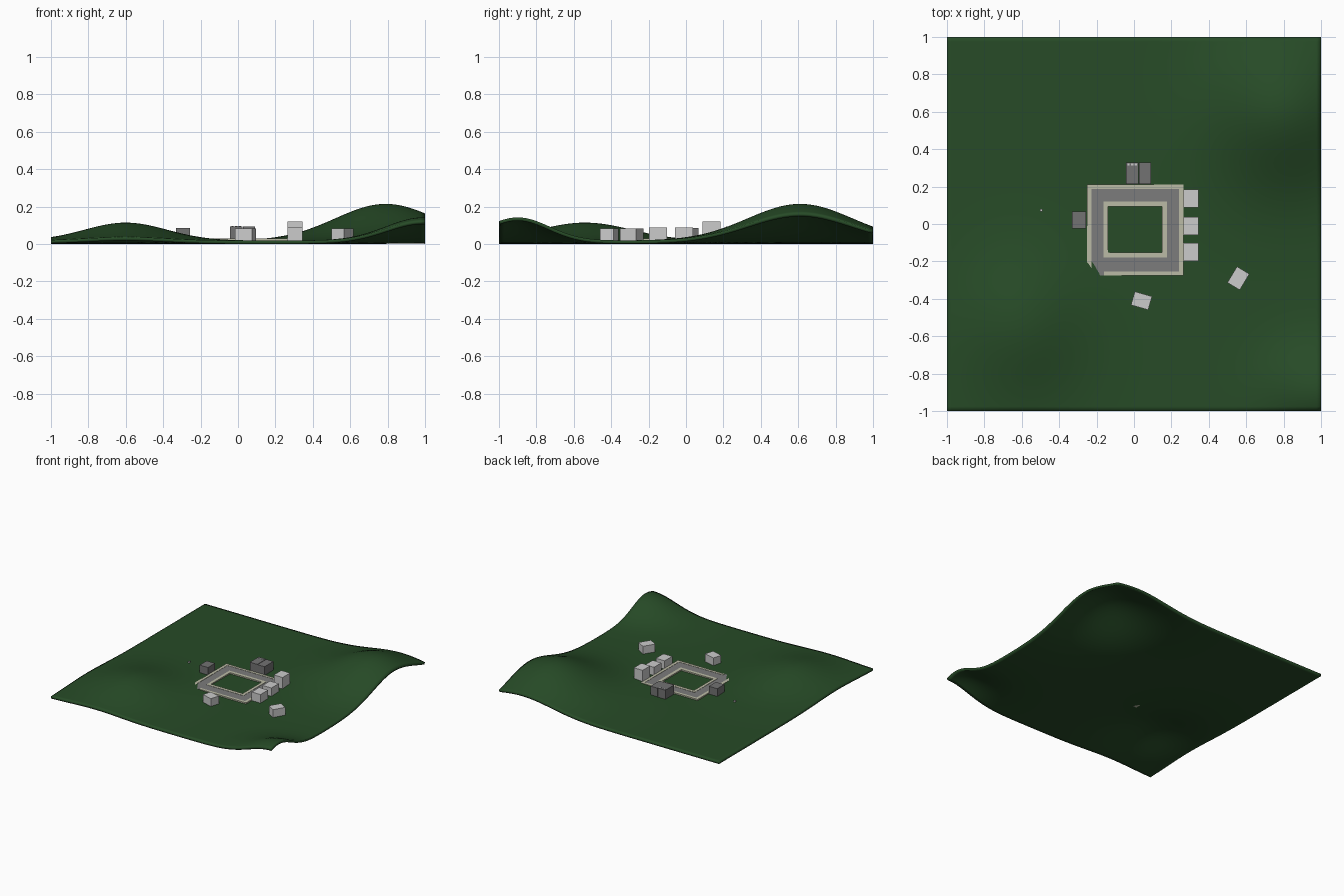
import bpy, bmesh, math
from mathutils import Matrix

if "Cube" in bpy.data.objects:
    bpy.data.objects.remove(bpy.data.objects["Cube"])

BASE = 0.018


def material(name, rgb):
    m = bpy.data.materials.new(name)
    m.diffuse_color = (*rgb, 1)
    m.use_nodes = True
    m.node_tree.nodes["Principled BSDF"].inputs["Base Color"].default_value = m.diffuse_color
    return m


GRASS = material("grass", (0.02, 0.07, 0.02))
ASPHALT = material("asphalt", (0.2, 0.2, 0.2))
KERB = material("kerb_stone", (0.5, 0.5, 0.38))
DARK = material("dark_wall", (0.17, 0.17, 0.17))
LIGHT = material("light_wall", (0.65, 0.65, 0.65))

# hills: centre x, centre y, height, spread x, spread y
HILLS = [(0.79, 0.61, 0.196, 0.27, 0.28),
         (-0.60, -0.54, 0.096, 0.22, 0.25),
         (0.99, -0.90, 0.124, 0.20, 0.17)]


def ground(x, y):
    return BASE + sum(h * math.exp(-((x - cx) / sx) ** 2 / 2 - ((y - cy) / sy) ** 2 / 2)
                      for cx, cy, h, sx, sy in HILLS)


def make_object(name, bm, mat):
    me = bpy.data.meshes.new(name)
    bm.to_mesh(me)
    bm.free()
    ob = bpy.data.objects.new(name, me)
    bpy.context.collection.objects.link(ob)
    me.materials.append(mat)
    return ob


def add_block(bm, cx, cy, w, d, z0, z1, angle=0):
    m = (Matrix.Translation((cx, cy, (z0 + z1) / 2)) @ Matrix.Rotation(math.radians(angle), 4, 'Z')
         @ Matrix.Diagonal((w, d, z1 - z0, 1)))
    bmesh.ops.create_cube(bm, size=1, matrix=m)


def block(name, cx, cy, w, d, z0, z1, mat, angle=0):
    bm = bmesh.new()
    add_block(bm, cx, cy, w, d, z0, z1, angle)
    return make_object(name, bm, mat)


def ring(name, outer, inner, z0, z1, mat):
    """Rectangular frame; bounds are x0, x1, y0, y1."""
    bm = bmesh.new()
    loops = []
    for x0, x1, y0, y1 in (outer, inner):
        for z in (z0, z1):
            loops.append([bm.verts.new((x, y, z)) for x, y in
                          ((x0, y0), (x1, y0), (x1, y1), (x0, y1))])
    ob_, ot, ib, it = loops
    for a, b in ((ob_, ot), (ot, it), (it, ib), (ib, ob_)):
        for i in range(4):
            j = (i + 1) % 4
            bm.faces.new((a[i], a[j], b[j], b[i]))
    bmesh.ops.recalc_face_normals(bm, faces=bm.faces)
    return make_object(name, bm, mat)


# Rolling terrain sheet
bm = bmesh.new()
bmesh.ops.create_grid(bm, x_segments=80, y_segments=80, size=1)
for v in bm.verts:
    v.co.z = ground(v.co.x, v.co.y)
for f in bm.faces:
    f.smooth = True
terrain = make_object("terrain", bm, GRASS)
sol = terrain.modifiers.new("thickness", 'SOLIDIFY')
sol.thickness = BASE
sol.offset = -1
bpy.context.view_layer.objects.active = terrain
terrain.select_set(True)
bpy.ops.object.shade_smooth_by_angle(angle=math.radians(40))

# Square ring road with an inner kerb
ring("ring_road", (-0.23, 0.245, -0.255, 0.19), (-0.16, 0.176, -0.18, 0.12), 0.012, 0.027, ASPHALT)
ring("inner_kerb", (-0.162, 0.176, -0.18, 0.12), (-0.138, 0.15, -0.153, 0.094), 0.012, 0.029, KERB)

# Outer kerb, open at the front left where the road leaves
bm = bmesh.new()
for cx, cy, w, d in ((-0.24, -0.032, 0.024, 0.484), (0.253, -0.032, 0.024, 0.484),
                     (0.0065, 0.199, 0.469, 0.022), (0.041, -0.264, 0.40, 0.022)):
    add_block(bm, cx, cy, w, d, 0.012, 0.029)
make_object("outer_kerb", bm, KERB)
block("road_exit", -0.194, -0.264, 0.07, 0.022, 0.012, 0.027, ASPHALT)

# Row of light houses on the right, the rear one taller
for i, (cy, d, top) in enumerate(((0.136, 0.098, 0.12), (-0.010, 0.096, 0.089), (-0.15, 0.098, 0.089))):
    block(f"row_house_{i + 1}", 0.304, cy, 0.08, d, 0.016, top, LIGHT)

# Two turned houses in front
block("front_house", 0.04, -0.41, 0.096, 0.075, 0.014, 0.083, LIGHT, -16)
block("side_house", 0.558, -0.29, 0.077, 0.10, 0.014, 0.083, LIGHT, -31)

# Dark twin building behind, with roof vents
block("rear_building_left", -0.009, 0.272, 0.068, 0.115, 0.016, 0.094, DARK)
block("rear_building_right", 0.059, 0.272, 0.064, 0.115, 0.016, 0.092, DARK)
bm = bmesh.new()
for i in range(3):
    add_block(bm, -0.03 + i * 0.02, 0.318, 0.012, 0.012, 0.09, 0.097)
make_object("roof_vents", bm, LIGHT)

# Dark building on the left
block("left_building", -0.294, 0.022, 0.076, 0.092, 0.014, 0.084, DARK)

# Small marker post on the grass
block("marker_post", -0.495, 0.073, 0.012, 0.014, 0.012, 0.034, LIGHT)
